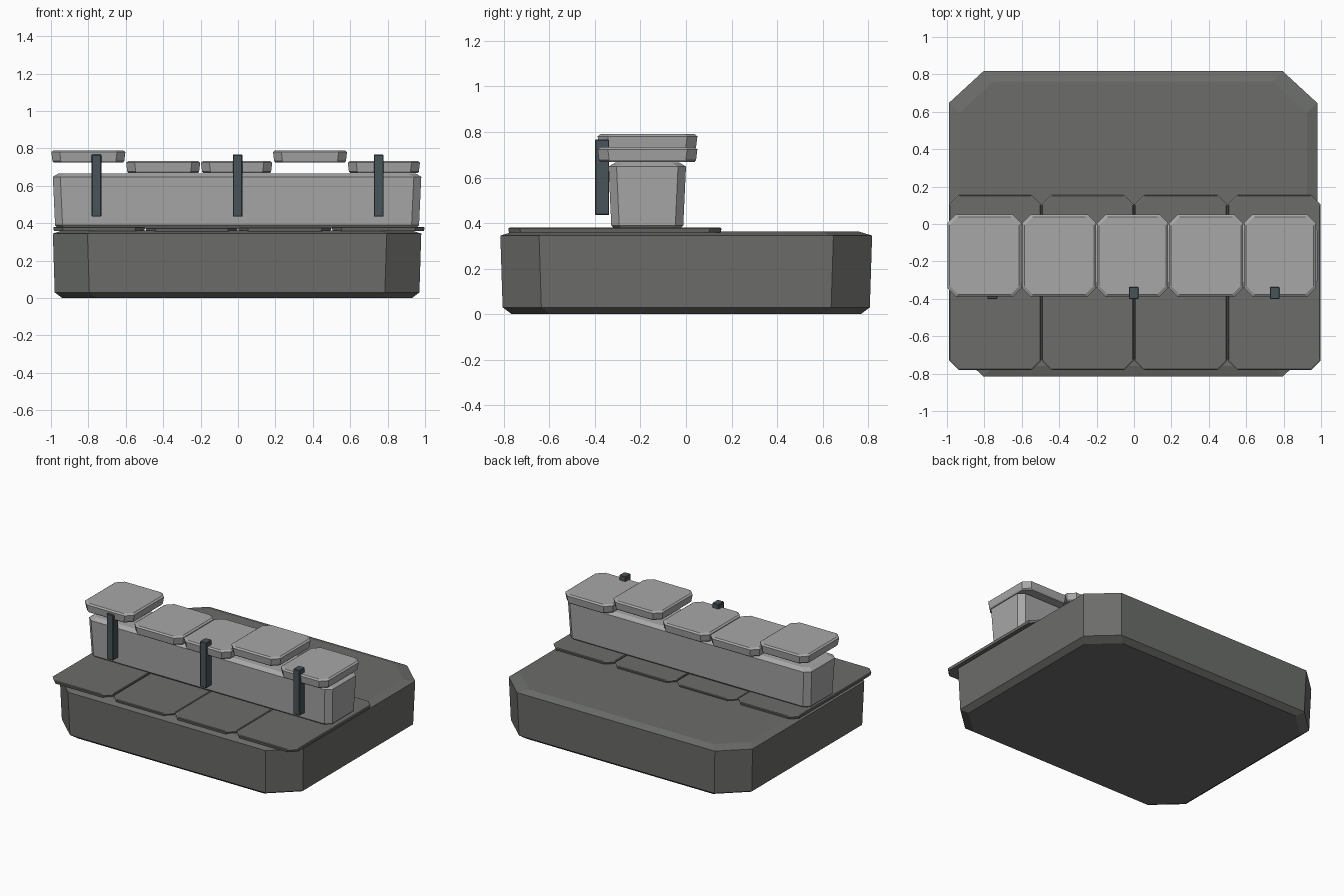
import bpy, bmesh

if "Cube" in bpy.data.objects:
    bpy.data.objects.remove(bpy.data.objects["Cube"])


def material(name, rgb):
    m = bpy.data.materials.new(name)
    m.diffuse_color = (*rgb, 1)
    m.use_nodes = True
    m.node_tree.nodes["Principled BSDF"].inputs["Base Color"].default_value = m.diffuse_color
    return m


DARK = material("dark_stone", (0.15, 0.155, 0.145))
PALE = material("pale_stone", (0.39, 0.39, 0.39))
METAL = material("dark_metal", (0.065, 0.09, 0.10))


def block(name, x, y, cut, rings, mat):
    """Eight-sided block: cut = corner cut (x, y); rings = (z, inset) from bottom to top."""
    bm = bmesh.new()
    loops = []
    for z, i in rings:
        x0, x1, y0, y1 = x[0] + i, x[1] - i, y[0] + i, y[1] - i
        cx, cy = cut
        pts = [(x0 + cx, y0), (x1 - cx, y0), (x1, y0 + cy), (x1, y1 - cy),
               (x1 - cx, y1), (x0 + cx, y1), (x0, y1 - cy), (x0, y0 + cy)]
        loops.append([bm.verts.new((px, py, z)) for px, py in pts])
    bm.faces.new(loops[0][::-1])
    bm.faces.new(loops[-1])
    for a, b in zip(loops, loops[1:]):
        for k in range(8):
            n = (k + 1) % 8
            bm.faces.new((a[k], a[n], b[n], b[k]))
    me = bpy.data.meshes.new(name)
    bm.to_mesh(me)
    bm.free()
    me.materials.append(mat)
    ob = bpy.data.objects.new(name, me)
    bpy.context.collection.objects.link(ob)
    return ob


# Thick foundation with cut corners
block("foundation", (-0.99, 0.98), (-0.815, 0.817), (0.185, 0.17),
      [(0, 0.05), (0.03, 0.01), (0.345, 0), (0.362, 0.055)], DARK)

# Thin paving slabs running under the wall
edges = [-0.99, -0.495, 0.0, 0.5, 1.0]
for n, (a, b) in enumerate(zip(edges, edges[1:])):
    lift = (0.002, -0.003, 0.0, 0.002)[n]
    block(f"paving_slab_{n + 1}", (a + 0.002, b - 0.002), (-0.78, 0.155), (0.05, 0.05),
          [(0.356 + lift, 0.004), (0.374 + lift, 0), (0.378 + lift, 0.005)], DARK)

# Low wall
block("wall", (-0.99, 0.98), (-0.34, 0.0), (0.04, 0.035),
      [(0.372, 0.03), (0.39, 0.012), (0.648, 0), (0.666, 0.03)], PALE)

# Cap stones, two of them set higher
edges = [-1.0, -0.6, -0.2, 0.185, 0.585, 0.975]
for n, (a, b) in enumerate(zip(edges, edges[1:])):
    z = 0.725 if n in (0, 3) else 0.668
    block(f"cap_stone_{n + 1}", (a + 0.002, b - 0.002), (-0.388, 0.05), (0.045, 0.045),
          [(z, 0.012), (z + 0.008, 0.006), (z + 0.056, 0), (z + 0.065, 0.012)], PALE)

# Upright metal straps on the front of the wall
for n, px in enumerate((-0.757, -0.002, 0.752)):
    block(f"strap_{n + 1}", (px - 0.026, px + 0.026), (-0.4, -0.337), (0.004, 0.004),
          [(0.435, 0.003), (0.439, 0), (0.763, 0), (0.767, 0.003)], METAL)
